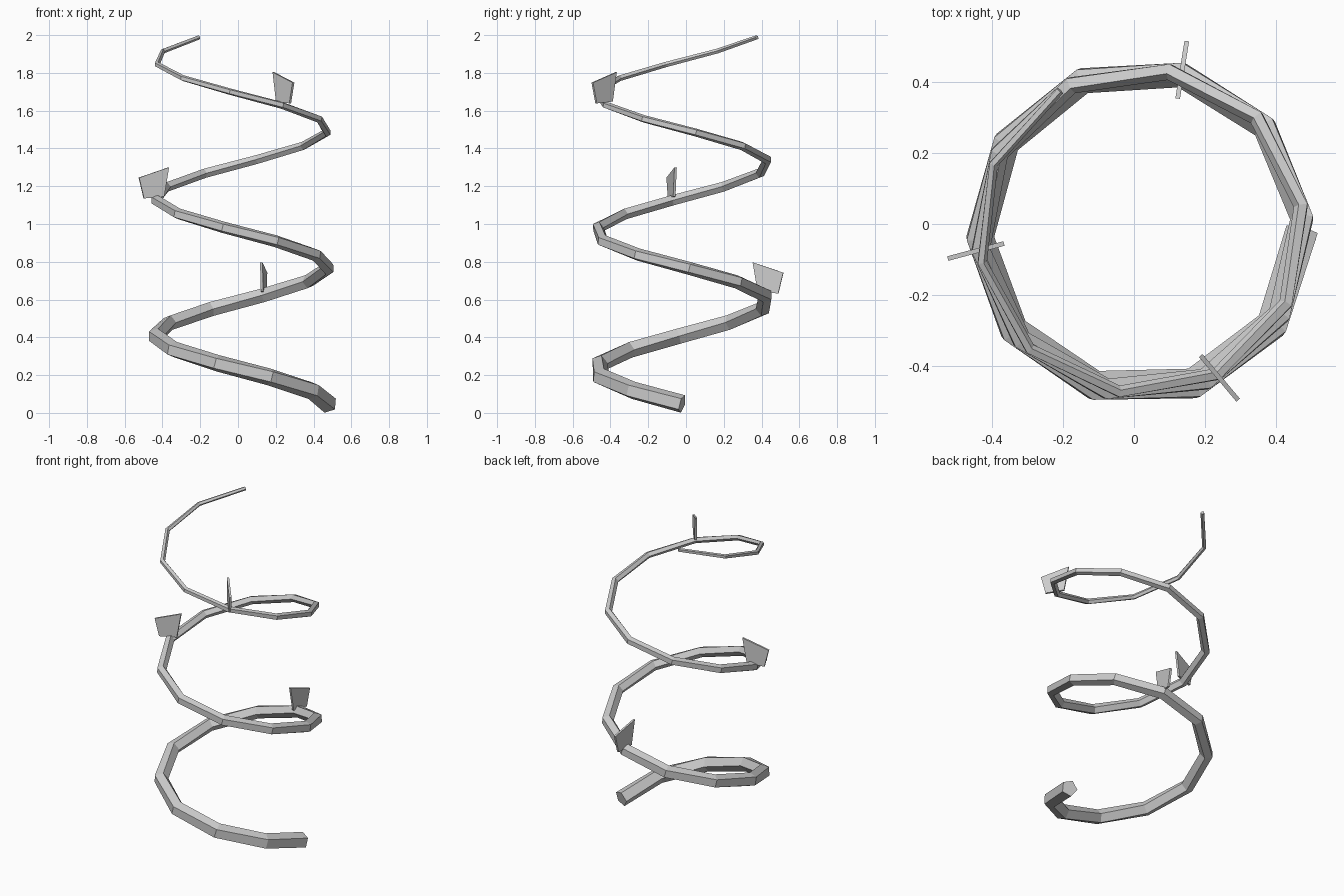
import bpy, bmesh, math
from mathutils import Vector

cube = bpy.data.objects.get("Cube")
if cube:
    bpy.data.objects.remove(cube, do_unlink=True)

grey = bpy.data.materials.new("plain grey")
grey.use_nodes = True
grey.diffuse_color = (0.6, 0.6, 0.6, 1)
grey.node_tree.nodes["Principled BSDF"].inputs["Base Color"].default_value = (0.6, 0.6, 0.6, 1)

CENTRE = Vector((0.02, -0.02, 0))
RADIUS = 0.457
SEGMENTS, SIDES = 27, 5
TURN = math.radians(960)          # total sweep, clockwise from above
Z_START, Z_END = 0.047, 1.988
R_START, R_END = 0.05, 0.012      # the stem tapers upwards


def make_object(name, bm):
    bmesh.ops.recalc_face_normals(bm, faces=bm.faces)
    mesh = bpy.data.meshes.new(name)
    bm.to_mesh(mesh)
    bm.free()
    mesh.materials.append(grey)
    obj = bpy.data.objects.new(name, mesh)
    bpy.context.collection.objects.link(obj)
    return obj


def helix_point(k):
    f = k / SEGMENTS
    a = -TURN * f
    return CENTRE + Vector((RADIUS * math.cos(a), RADIUS * math.sin(a),
                            Z_START + (Z_END - Z_START) * f))


# Spiral stem: pentagon rings with a flat face outwards
points = [helix_point(k) for k in range(SEGMENTS + 1)]
bm = bmesh.new()
rings = []
for k, p in enumerate(points):
    tangent = (points[min(k + 1, SEGMENTS)] - points[max(k - 1, 0)]).normalized()
    out = Vector((0, 0, 1)).cross(tangent).normalized()
    up = tangent.cross(out)
    r = R_START + (R_END - R_START) * k / SEGMENTS
    ring = []
    for i in range(SIDES):
        a = 2 * math.pi * (i + 0.5) / SIDES
        ring.append(bm.verts.new(p + r * (math.cos(a) * out + math.sin(a) * up)))
    rings.append(ring)
for low, high in zip(rings, rings[1:]):
    for i in range(SIDES):
        j = (i + 1) % SIDES
        bm.faces.new((low[i], low[j], high[j], high[i]))
bm.faces.new(rings[0])
bm.faces.new(rings[-1])
make_object("spiral_stem", bm)

# Leaf plates: thin tapered slabs, (outward, height) outline from the stem
OUTLINE = [(-0.055, 0.02), (0.055, 0.01), (0.082, 0.12), (-0.082, 0.175)]
THICKNESS = 0.013


def add_leaf(name, k, angle):
    a = math.radians(angle)
    out = Vector((math.cos(a), math.sin(a), 0))
    side = Vector((-out.y, out.x, 0)) * THICKNESS
    base = helix_point(k) + out * 0.012 - side / 2
    bm = bmesh.new()
    face = bm.faces.new([bm.verts.new(base + out * u + Vector((0, 0, h))) for u, h in OUTLINE])
    ext = bmesh.ops.extrude_face_region(bm, geom=[face], use_keep_orig=True)
    moved = [v for v in ext["geom"] if isinstance(v, bmesh.types.BMVert)]
    bmesh.ops.translate(bm, verts=moved, vec=side)
    make_object(name, bm)


add_leaf("lower_leaf", 8, 81)
add_leaf("middle_leaf", 15, 195)
add_leaf("upper_leaf", 22, 310)
